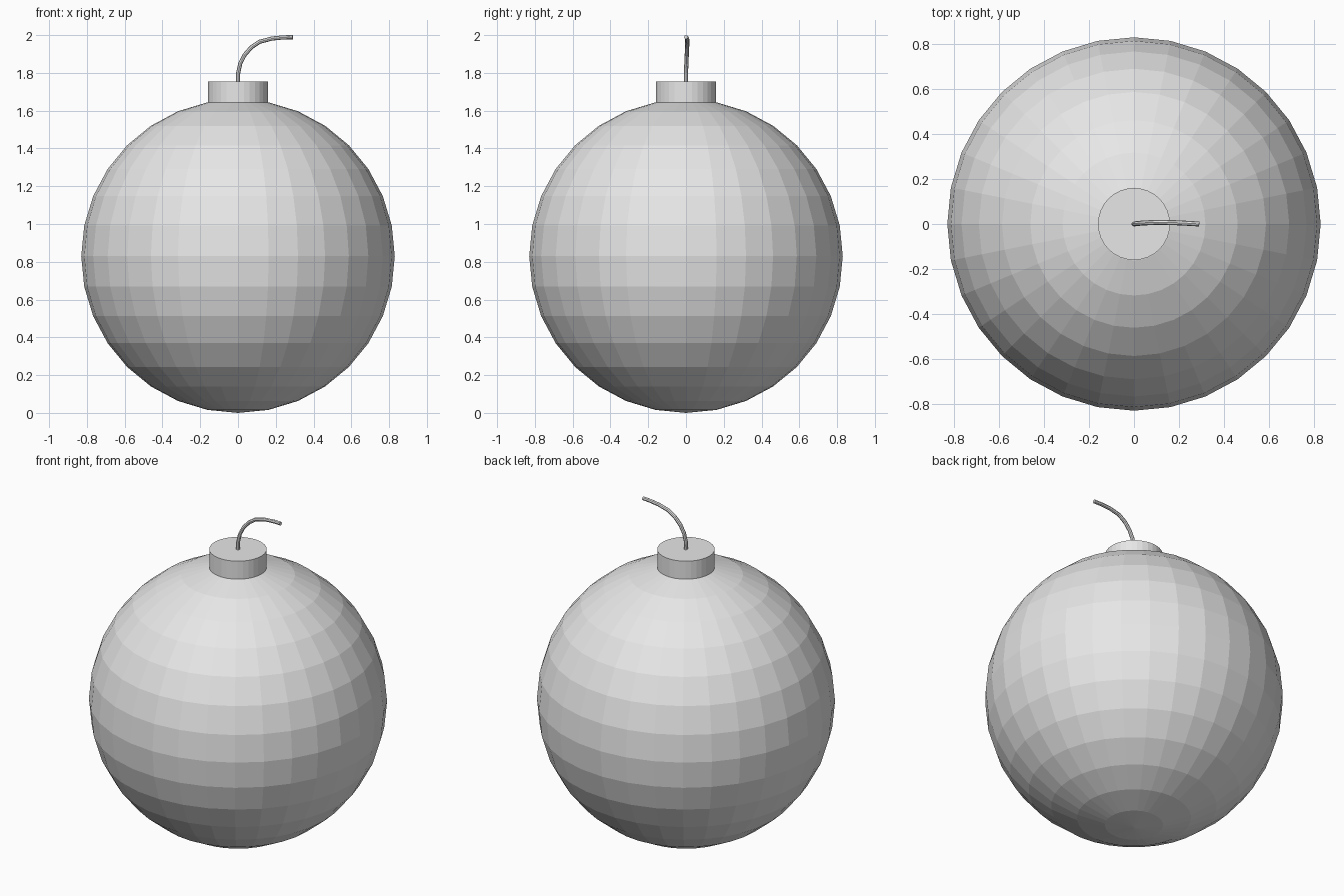
import bpy

if "Cube" in bpy.data.objects:
    bpy.data.objects.remove(bpy.data.objects["Cube"])

grey = bpy.data.materials.new("plain grey")
grey.diffuse_color = (0.8, 0.8, 0.8, 1)
grey.use_nodes = True
grey.node_tree.nodes["Principled BSDF"].inputs["Base Color"].default_value = grey.diffuse_color


def finish(obj, name):
    obj.name = name
    obj.data.materials.append(grey)
    return obj


# Faceted round body
R = 0.83
bpy.ops.mesh.primitive_uv_sphere_add(segments=32, ring_count=16, radius=R, location=(0, 0, R))
finish(bpy.context.object, "body")

# Short cap sunk into the top of the body
bottom, top = 1.62, 1.755
bpy.ops.mesh.primitive_cylinder_add(vertices=32, radius=0.16, depth=top - bottom,
                                    location=(0, 0, (top + bottom) / 2))
finish(bpy.context.object, "cap")

# Fuse: a thin tube rising from the cap and bending to the right
path = [(0, 0, 1.74), (0.001, 0, 1.80), (0.012, 0.002, 1.85), (0.035, 0.004, 1.895),
        (0.07, 0.006, 1.935), (0.115, 0.007, 1.965), (0.18, 0.006, 1.982),
        (0.24, 0.003, 1.988), (0.29, 0, 1.989)]
curve = bpy.data.curves.new("fuse", 'CURVE')
curve.dimensions = '3D'
curve.bevel_depth = 0.011
curve.bevel_resolution = 2
curve.use_fill_caps = True
spline = curve.splines.new('POLY')
spline.points.add(len(path) - 1)
for point, co in zip(spline.points, path):
    point.co = (*co, 1)
fuse = bpy.data.objects.new("fuse", curve)
bpy.context.collection.objects.link(fuse)
bpy.ops.object.select_all(action='DESELECT')
fuse.select_set(True)
bpy.context.view_layer.objects.active = fuse
bpy.ops.object.convert(target='MESH')
fuse = bpy.context.object
for face in fuse.data.polygons:
    face.use_smooth = False
fuse.data.materials.clear()
finish(fuse, "fuse")
